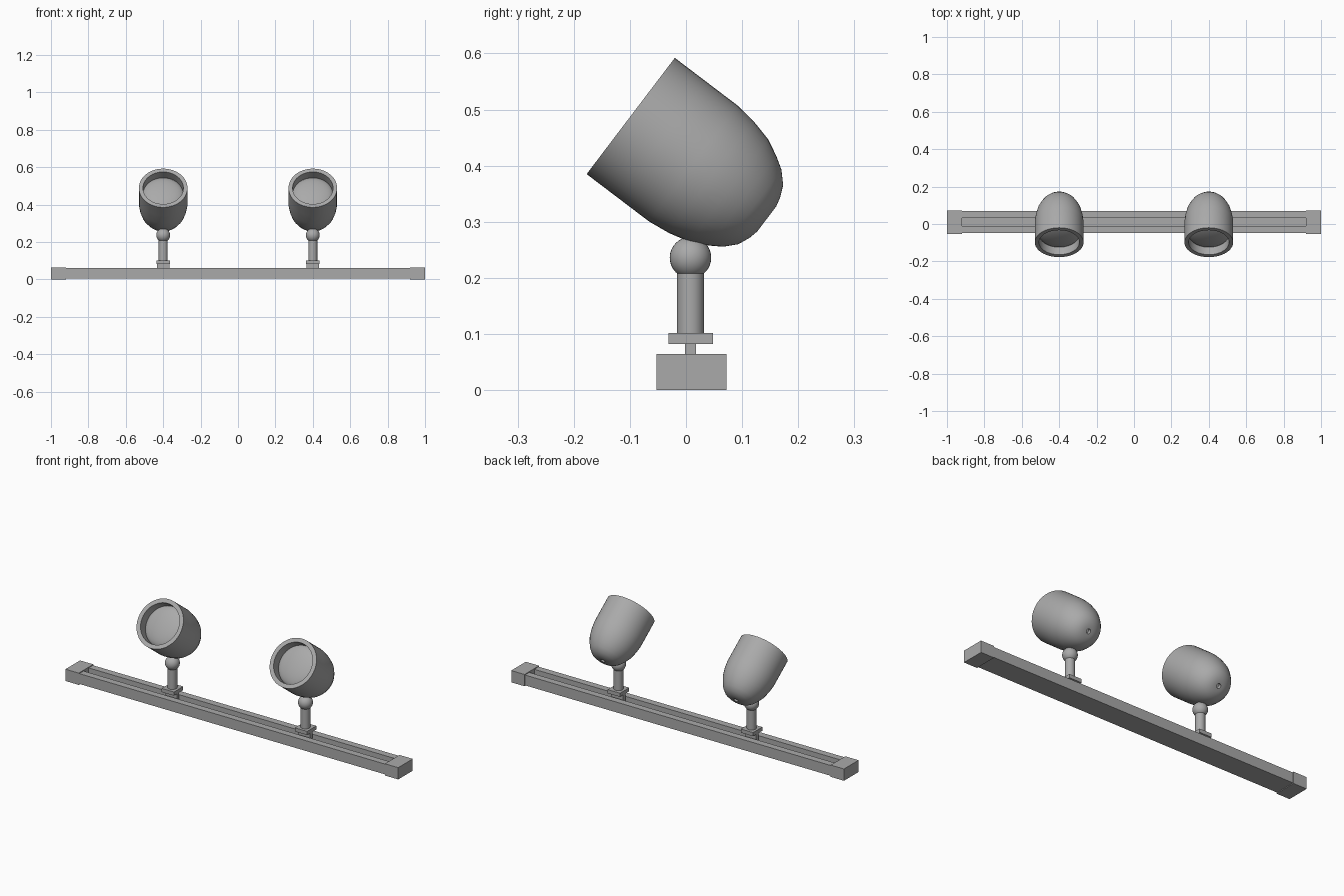
import bpy, bmesh, math
from mathutils import Matrix, Vector

cube = bpy.data.objects.get("Cube")
if cube:
    bpy.data.objects.remove(cube, do_unlink=True)

grey = bpy.data.materials.new("satin_grey")
grey.use_nodes = True
colour = (0.4, 0.4, 0.4, 1)
grey.diffuse_color = colour
grey.node_tree.nodes["Principled BSDF"].inputs["Base Color"].default_value = colour


def finish(name, bm, smooth=False):
    """Turn a bmesh into a named object with the shared material."""
    bmesh.ops.remove_doubles(bm, verts=bm.verts, dist=1e-5)
    bmesh.ops.recalc_face_normals(bm, faces=bm.faces)
    mesh = bpy.data.meshes.new(name)
    bm.to_mesh(mesh)
    bm.free()
    mesh.materials.append(grey)
    obj = bpy.data.objects.new(name, mesh)
    bpy.context.collection.objects.link(obj)
    if smooth:
        bpy.ops.object.select_all(action='DESELECT')
        obj.select_set(True)
        bpy.context.view_layer.objects.active = obj
        bpy.ops.object.shade_smooth_by_angle(angle=math.radians(35))
    return obj


def box(name, lo, hi):
    lo, hi = Vector(lo), Vector(hi)
    bm = bmesh.new()
    bmesh.ops.create_cube(bm, size=1, matrix=Matrix.Translation((lo + hi) / 2)
                          @ Matrix.Diagonal((*(hi - lo), 1)))
    return finish(name, bm)


def extrude_x(name, profile, half):
    """Extrude a (y, z) outline along x."""
    bm = bmesh.new()
    face = bm.faces.new([bm.verts.new((-half, y, z)) for y, z in profile])
    ext = bmesh.ops.extrude_face_region(bm, geom=[face], use_keep_orig=True)
    moved = [g for g in ext["geom"] if isinstance(g, bmesh.types.BMVert)]
    bmesh.ops.translate(bm, verts=moved, vec=(2 * half, 0, 0))
    return finish(name, bm)


def lathe(name, profile, steps=48):
    """Spin a (radius, height) outline about z."""
    bm = bmesh.new()
    verts = [bm.verts.new((r, 0, h)) for r, h in profile]
    edges = [bm.edges.new(pair) for pair in zip(verts, verts[1:])]
    bmesh.ops.spin(bm, geom=verts + edges, cent=(0, 0, 0), axis=(0, 0, 1),
                   angle=2 * math.pi, steps=steps)
    return finish(name, bm, smooth=True)


MID = 0.01       # y of the rail centre line
LAMP_X = 0.4

# Channel rail with an open slot on top
half_rail = [(0.022, 0.03), (0.022, 0.06), (0.059, 0.06), (0.059, 0.004)]
outline = [(MID + y, z) for y, z in half_rail]
outline += [(MID - y, z) for y, z in reversed(half_rail)]
extrude_x("rail", outline, 0.93)

# Shell: outside from rim to back with a screw hole, then the inner wall
shell = [(0.108, 0.08), (0.108, 0), (0.13, 0), (0.13, 0.07), (0.13, 0.14),
         (0.125, 0.18), (0.115, 0.22), (0.1, 0.25), (0.086, 0.272),
         (0.066, 0.291), (0.045, 0.3), (0.028, 0.304), (0.012, 0.304),
         (0.012, 0.285), (0, 0.285)]
# Domed lens set back inside the rim
lens = [(0.108 * math.sin(t), 0.055 - 0.03 * math.cos(t))
        for t in (i * math.pi / 16 for i in range(9))]
tilt = Matrix.Rotation(math.radians(-127.2), 4, 'X')

for side, s in (("left", 1), ("right", -1)):
    x = s * LAMP_X
    box(side + "_end_cap", (min(s, 0.92 * s), -0.053, 0),
        (max(s, 0.92 * s), 0.072, 0.064))

    # Adapter sliding in the slot
    box(side + "_adapter_web", (x - 0.034, -0.002, 0.03), (x + 0.034, 0.018, 0.084))
    box(side + "_adapter_plate", (x - 0.037, -0.031, 0.082), (x + 0.037, 0.048, 0.102))

    # Post and ball joint
    post = lathe(side + "_post", [(0, 0.1), (0.024, 0.1), (0.024, 0.215), (0, 0.215)], 32)
    post.location = (x, 0.008, 0)
    bm = bmesh.new()
    bmesh.ops.create_uvsphere(bm, u_segments=32, v_segments=16, radius=0.037)
    ball = finish(side + "_ball_joint", bm, smooth=True)
    ball.location = (x, 0.008, 0.236)

    # Tilted lamp head
    for part, profile in (("_lamp_shell", shell), ("_lens", lens)):
        obj = lathe(side + part, profile)
        obj.matrix_world = Matrix.Translation((x, -0.0985, 0.4885)) @ tilt
